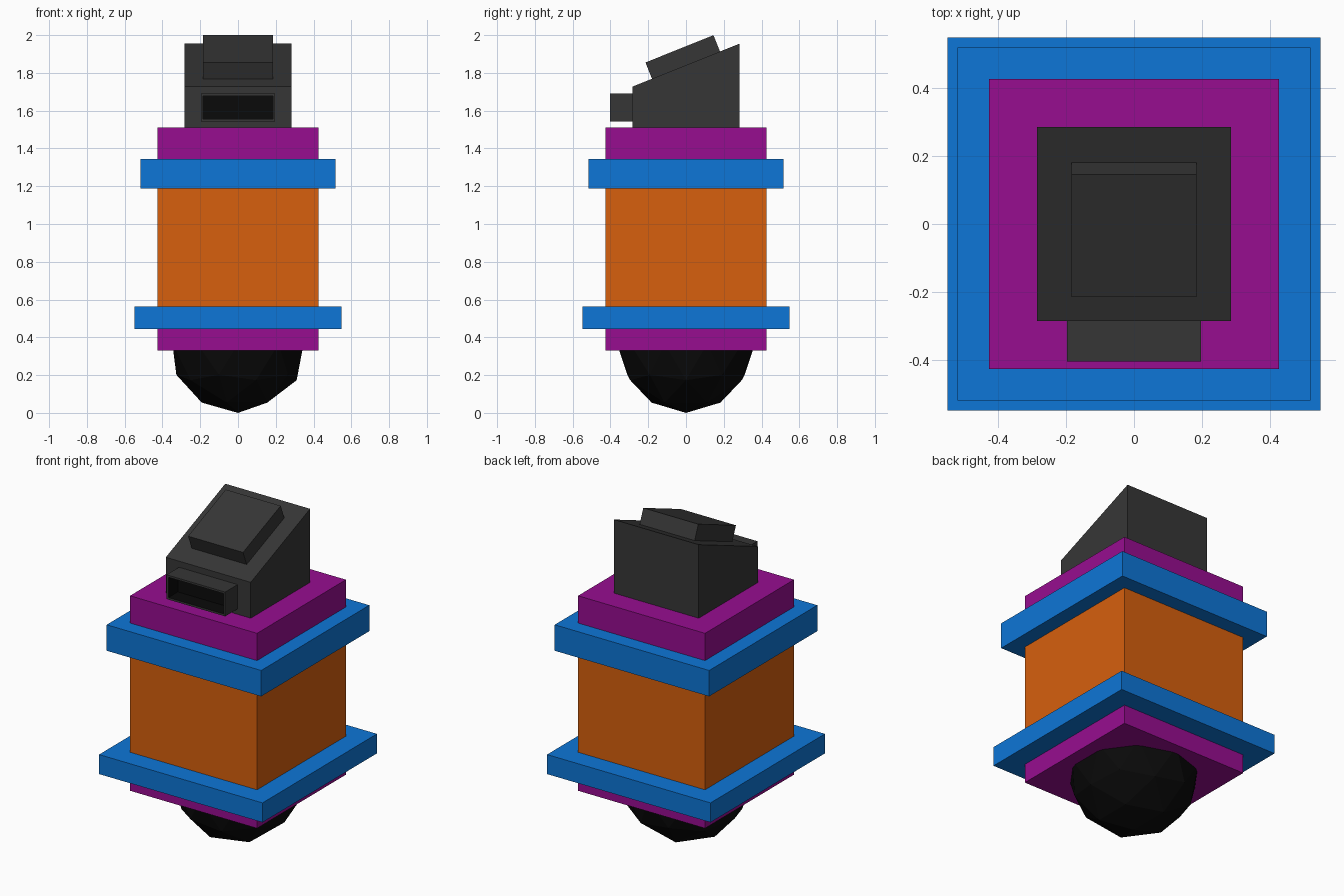
import bpy, bmesh, math
from mathutils import Matrix

if "Cube" in bpy.data.objects:
    bpy.data.objects.remove(bpy.data.objects["Cube"])


def mat(name, rgb):
    m = bpy.data.materials.new(name)
    m.diffuse_color = (*rgb, 1)
    m.use_nodes = True
    m.node_tree.nodes["Principled BSDF"].inputs["Base Color"].default_value = m.diffuse_color
    return m


ORANGE = mat("orange", (0.68, 0.115, 0.004))
BLUE = mat("blue", (0.004, 0.18, 0.68))
PURPLE = mat("purple", (0.31, 0.004, 0.28))
GREY = mat("dark_grey", (0.037, 0.037, 0.037))
BLACK = mat("black", (0.003, 0.003, 0.003))


def finish(name, bm, *mats):
    bmesh.ops.recalc_face_normals(bm, faces=bm.faces)
    me = bpy.data.meshes.new(name)
    bm.to_mesh(me)
    bm.free()
    for m in mats:
        me.materials.append(m)
    ob = bpy.data.objects.new(name, me)
    bpy.context.collection.objects.link(ob)
    return ob


def box_bm(x, y0, y1, z0, z1):
    bm = bmesh.new()
    bmesh.ops.create_cube(bm, size=1, matrix=Matrix.Translation(
        (0, (y0 + y1) / 2, (z0 + z1) / 2)) @ Matrix.Diagonal((2 * x, y1 - y0, z1 - z0, 1)))
    return bm


# square body: core, end caps and two flanges
for name, half, z0, z1, m in [
    ("lower_cap", 0.425, 0.33, 0.50, PURPLE),
    ("core", 0.425, 0.50, 1.27, ORANGE),
    ("upper_cap", 0.425, 1.27, 1.51, PURPLE),
    ("lower_flange", 0.547, 0.445, 0.563, BLUE),
    ("upper_flange", 0.517, 1.188, 1.345, BLUE),
]:
    finish(name, box_bm(half, -half, half, z0, z1), m)

# faceted ball under the body
bm = bmesh.new()
bmesh.ops.create_icosphere(bm, subdivisions=2, radius=0.365,
                           matrix=Matrix.Translation((0, 0, 0.365)))
finish("bottom_ball", bm, BLACK)

# wedge head: box with the front top edge lowered
H, Z_FRONT, Z_BACK = 0.284, 1.727, 1.955
bm = box_bm(H, -H, H, 1.51, Z_BACK)
for v in bm.verts:
    if v.co.y < 0 and v.co.z > 1.6:
        v.co.z = Z_FRONT
finish("head_wedge", bm, GREY)

# raised pad lying on the slope
tilt = math.atan2(Z_BACK - Z_FRONT, 2 * H)
bm = box_bm(0.184, -0.194, 0.194, -0.01, 0.093)
bm.transform(Matrix.Translation((0, 0, (Z_FRONT + Z_BACK) / 2)) @ Matrix.Rotation(tilt, 4, 'X'))
finish("head_pad", bm, GREY)

# front port with a recessed dark slot
bm = box_bm(0.196, -0.403, -0.28, 1.543, 1.69)
bm.faces.ensure_lookup_table()
front = min(bm.faces, key=lambda f: f.calc_center_median().y)
bmesh.ops.inset_individual(bm, faces=[front], thickness=0.017)
walls = bmesh.ops.inset_individual(bm, faces=[front], thickness=0.0, depth=0.0)["faces"]
for v in front.verts:
    v.co.y += 0.09
for f in walls + [front]:
    f.material_index = 1
finish("front_port", bm, GREY, BLACK)
